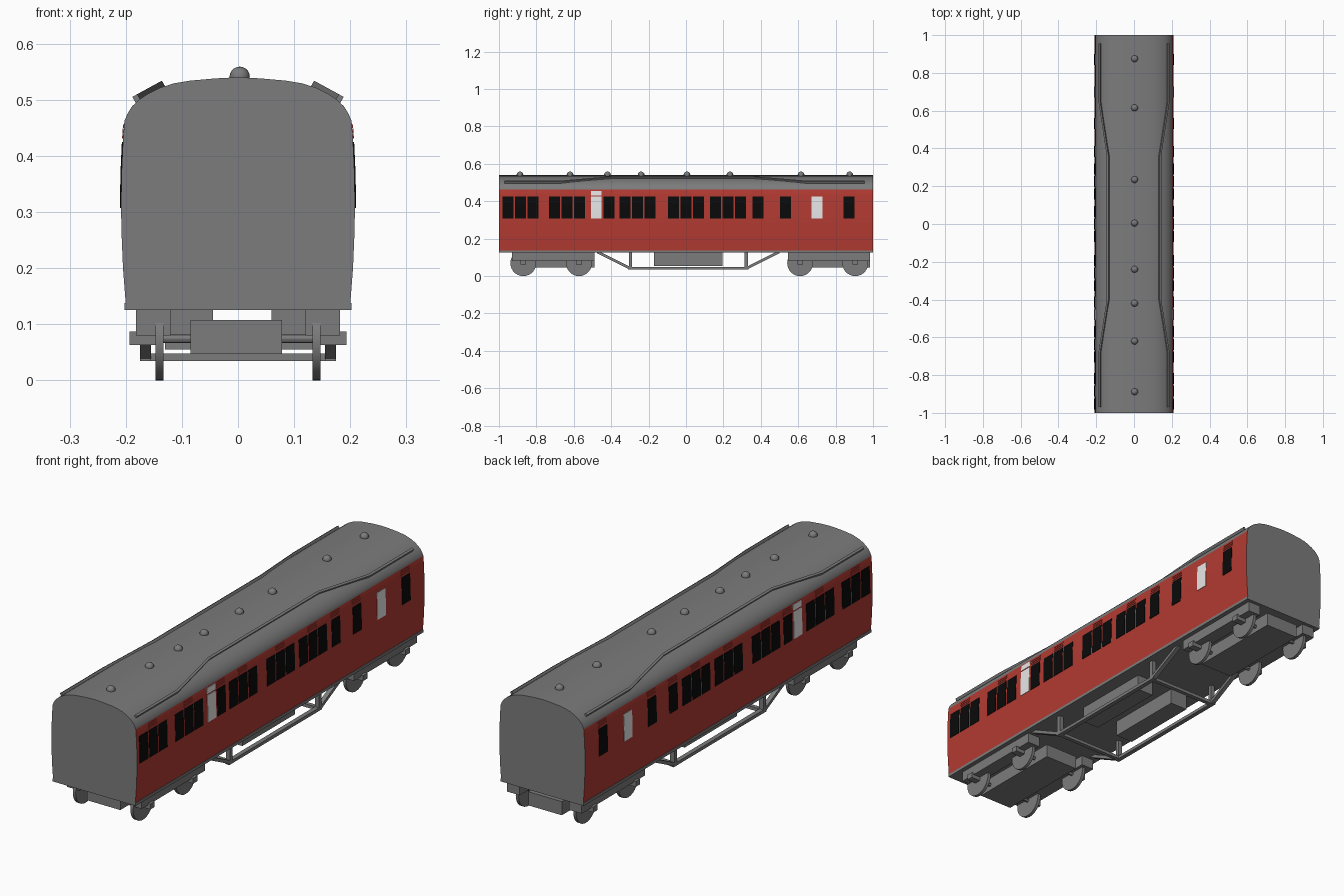
import bpy, bmesh, math
from mathutils import Vector

if "Cube" in bpy.data.objects:
    bpy.data.objects.remove(bpy.data.objects["Cube"])


def material(name, rgb):
    m = bpy.data.materials.new(name)
    m.diffuse_color = (*rgb, 1)
    m.use_nodes = True
    m.node_tree.nodes["Principled BSDF"].inputs["Base Color"].default_value = m.diffuse_color
    return m


GREY = material("grey", (0.2, 0.2, 0.2))
RED = material("dark red", (0.45, 0.043, 0.032))
BLACK = material("window black", (0.003, 0.003, 0.003))
WHITE = material("frosted white", (0.8, 0.8, 0.8))


def finish(name, bm, *mats):
    bmesh.ops.recalc_face_normals(bm, faces=bm.faces)
    me = bpy.data.meshes.new(name)
    bm.to_mesh(me)
    bm.free()
    for m in mats:
        me.materials.append(m)
    ob = bpy.data.objects.new(name, me)
    bpy.context.collection.objects.link(ob)
    return ob


def loft(name, rings, *mats):
    """Skin closed rings of equal point count and cap both ends."""
    bm = bmesh.new()
    rows = [[bm.verts.new(p) for p in r] for r in rings]
    n = len(rows[0])
    for a, b in zip(rows, rows[1:]):
        for i in range(n):
            bm.faces.new((a[i], a[(i + 1) % n], b[(i + 1) % n], b[i]))
    bm.faces.new(rows[0])
    bm.faces.new(rows[-1])
    return finish(name, bm, *mats)


def box(name, x, y, z, mat=GREY):
    ring = lambda yy: [(x[0], yy, z[0]), (x[1], yy, z[0]), (x[1], yy, z[1]), (x[0], yy, z[1])]
    return loft(name, [ring(y[0]), ring(y[1])], mat)


def rod(name, x, r, y, z, n):
    ring = lambda xx: [(xx, y + r * math.cos(2 * math.pi * i / n),
                        z + r * math.sin(2 * math.pi * i / n)) for i in range(n)]
    return loft(name, [ring(x[0]), ring(x[1])], GREY)


# Body cross-section: bowed sides, then the roof arc
SIDE = [(0.200, 0.135), (0.205, 0.20), (0.2075, 0.26), (0.2085, 0.31),
        (0.2075, 0.37), (0.205, 0.425), (0.2025, 0.462)]
ROOF = [(0.197, 0.475), (0.189, 0.488), (0.175, 0.501), (0.16, 0.511), (0.14, 0.521),
        (0.115, 0.529), (0.085, 0.534), (0.04, 0.538)]
half = SIDE + ROOF
profile = half + [(0, 0.54)] + [(-x, z) for x, z in reversed(half)]
body = loft("coach_body", [[(x, y, z) for x, z in profile] for y in (-1, 1)], GREY, RED)
for p in body.data.polygons:
    if abs(p.normal.x) > 0.9 and p.center.z < 0.462:
        p.material_index = 1


def side_x(z):
    for (x0, z0), (x1, z1) in zip(SIDE, SIDE[1:]):
        if z <= z1:
            return x0 + (x1 - x0) * (z - z0) / (z1 - z0)
    return SIDE[-1][0]


def plate(name, s, y, z0, z1, mat, lift=0.002):
    """Thin plate following the bowed side."""
    zs = [z0] + [z for _, z in SIDE if z0 < z < z1] + [z1]
    rings = [[(s * (side_x(z) + d), y + e, z) for d, e in
              ((-0.002, -0.029), (lift, -0.029), (lift, 0.029), (-0.002, 0.029))] for z in zs]
    loft(name, rings, mat)


# Windows, toilet windows and ventilator louvres on both sides
groups = [-0.885, -0.637, -0.26, 0.0, 0.225]
singles = [-0.412, 0.385, 0.532, 0.872]
for s in (-1, 1):
    for y in [g + o for g in groups for o in (-0.067, 0, 0.067)] + singles:
        plate("window", s, y, 0.307, 0.425, BLACK)
    for y in (-0.48, 0.70):
        plate("frosted_window", s, y, 0.307, 0.425, WHITE)
    plate("frosted_toplight", s, -0.48, 0.431, 0.456, WHITE)
    for y in groups + singles:
        for k in range(3):
            plate("louvre", s, y, 0.432 + 0.009 * k, 0.438 + 0.009 * k, RED)

# Rain strips: run along the eaves, climbing towards the crown mid-coach
low, high = Vector((0.178, 0.497)), Vector((0.134, 0.521))
for s in (-1, 1):
    rings = []
    for y, c in ((-0.97, low), (-0.68, low), (-0.40, high),
                 (0.36, high), (0.65, low), (0.955, low)):
        n = Vector((0.5, 0.866))
        t = Vector((0.866, -0.5))
        pts = [c - n * 0.006 - t * 0.005, c - n * 0.006 + t * 0.005,
               c + n * 0.012 + t * 0.005, c + n * 0.012 - t * 0.005]
        rings.append([(s * p.x, y, p.y) for p in pts])
    loft("rain_strip", rings, GREY)

# Domed roof ventilators
for y in (-0.888, -0.62, -0.42, -0.24, 0.005, 0.235, 0.615, 0.875):
    bm = bmesh.new()
    bmesh.ops.create_uvsphere(bm, u_segments=16, v_segments=10, radius=0.018)
    bmesh.ops.translate(bm, verts=bm.verts, vec=(0.003, y, 0.541))
    finish("roof_vent", bm, GREY)

# Floor slab
box("floor_frame", (-0.202, 0.202), (-1, 1), (0.125, 0.138))

# Bogies
for y0, y1, axles in ((-0.93, -0.49, (-0.87, -0.572)), (0.545, 0.985, (0.61, 0.905))):
    box("bogie_bolster", (-0.085, 0.078), (y0, y1), (0.047, 0.107))
    for s in (-1, 1):
        box("bogie_side_frame", sorted((s * 0.12, s * 0.182)), (y0, y1), (0.08, 0.126))
    for y in axles:
        rod("axle", (-0.14, 0.14), 0.008, y, 0.074, 12)
        for s in (-1, 1):
            rod("wheel", sorted((s * 0.133, s * 0.147)), 0.069, y, 0.069, 28)
            box("axle_box", sorted((s * 0.14, s * 0.193)), (y - 0.015, y + 0.015), (0.063, 0.087))

# Underframe trussing
for s in (-1, 1):
    x = sorted((s * 0.155, s * 0.175))
    box("truss_rail", x, (-0.31, 0.335), (0.034, 0.048))
    for y in (-0.297, 0.322):
        box("truss_post", x, (y - 0.009, y + 0.009), (0.04, 0.128))
    for ya, yb in ((-0.475, -0.30), (0.50, 0.325)):
        rings = [[(x[0], y, z), (x[1], y, z), (x[1], y, z + 0.016), (x[0], y, z + 0.016)]
                 for y, z in ((ya, 0.122), (yb, 0.034))]
        loft("truss_diagonal", rings, GREY)
for y in (-0.297, 0.322):
    box("truss_crossbar", (-0.16, 0.16), (y - 0.009, y + 0.009), (0.034, 0.048))

# Battery boxes under the floor
box("battery_box_right", (0.06, 0.14), (-0.17, 0.195), (0.055, 0.127))
box("battery_box_left", (-0.13, -0.045), (-0.17, 0.195), (0.055, 0.127))

# Smooth the curved parts, keep hard edges
bpy.ops.object.select_all(action='SELECT')
bpy.context.view_layer.objects.active = body
bpy.ops.object.shade_smooth_by_angle(angle=math.radians(30))
